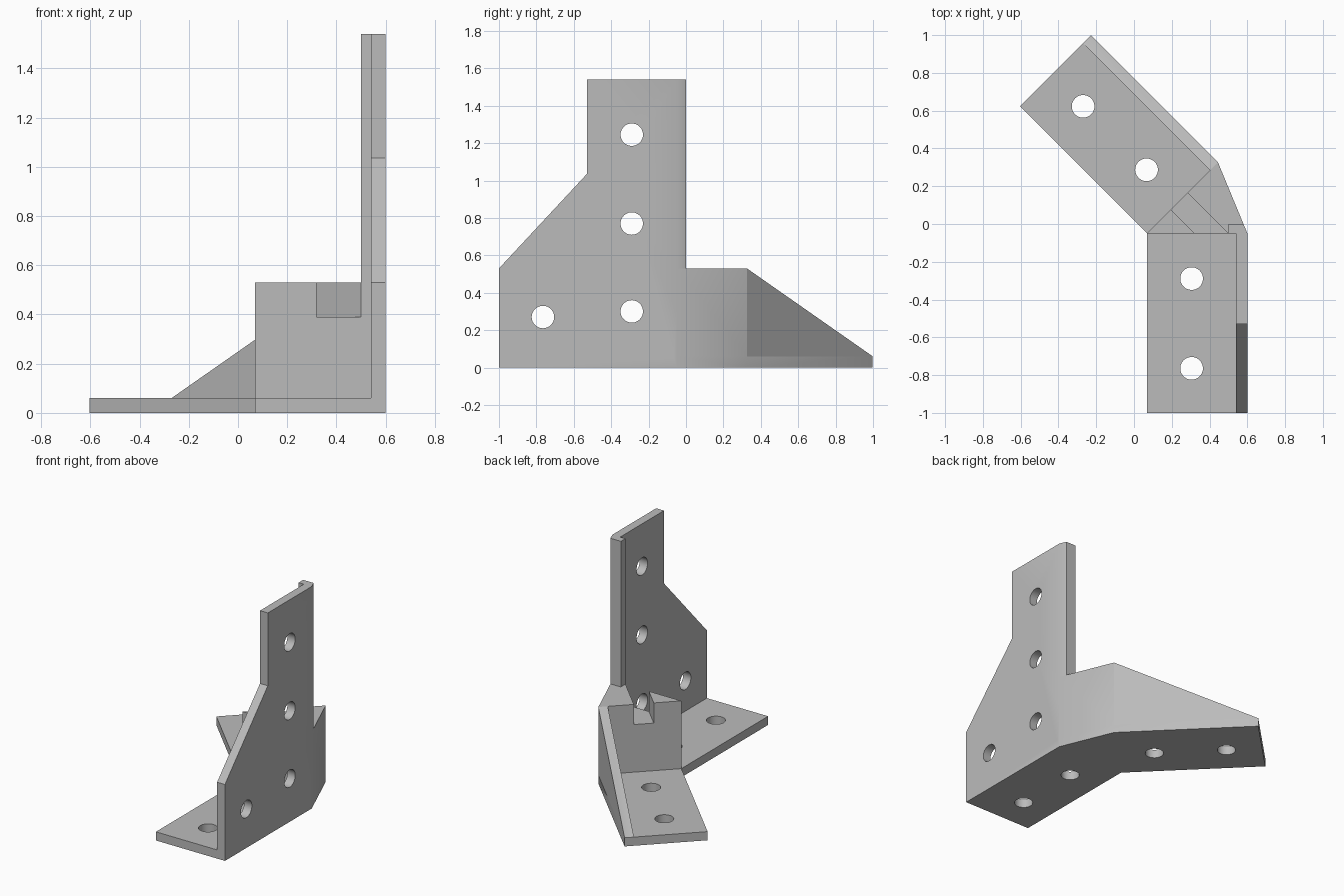
import bpy
import bmesh
from math import radians
from mathutils import Matrix, Vector

cube = bpy.data.objects.get("Cube")
if cube:
    bpy.data.objects.remove(cube, do_unlink=True)

grey = bpy.data.materials.new("plain grey")
grey.use_nodes = True
grey.diffuse_color = (0.5, 0.5, 0.5, 1)
grey.node_tree.nodes["Principled BSDF"].inputs["Base Color"].default_value = (0.5, 0.5, 0.5, 1)

# The two arms meet at a vertical hinge line; the back arm is swung by 45 degrees
PX, PY = 0.07, -0.049
WIDTH, LENGTH, THICK = 0.53, 0.951, 0.06
OUT = PX + WIDTH
STEP = 0.53
SWING = (Matrix.Translation((PX, PY, 0)) @ Matrix.Rotation(radians(45), 4, "Z")
         @ Matrix.Translation((-PX, -PY, 0)))


def prism(name, points, offset, matrix=None):
    """Closed solid made by sweeping a flat outline along an offset."""
    bm = bmesh.new()
    face = bm.faces.new([bm.verts.new(p) for p in points])
    swept = bmesh.ops.extrude_face_region(bm, geom=[face])["geom"]
    bmesh.ops.translate(bm, vec=offset, verts=[v for v in swept if isinstance(v, bmesh.types.BMVert)])
    if matrix:
        bm.transform(matrix)
    bmesh.ops.recalc_face_normals(bm, faces=bm.faces)
    return finish(name, bm)


def drill(center, axis):
    """Round cutter through a plate."""
    bm = bmesh.new()
    bmesh.ops.create_cone(bm, cap_ends=True, segments=48, radius1=0.06, radius2=0.06, depth=0.2)
    turn = Vector((0, 0, 1)).rotation_difference(Vector(axis)).to_matrix().to_4x4()
    bm.transform(Matrix.Translation(center) @ turn)
    return finish("drill", bm)


def finish(name, bm):
    mesh = bpy.data.meshes.new(name)
    bm.to_mesh(mesh)
    bm.free()
    mesh.materials.append(grey)
    obj = bpy.data.objects.new(name, mesh)
    bpy.context.collection.objects.link(obj)
    return obj


def combine(target, tool, operation):
    mod = target.modifiers.new(operation, "BOOLEAN")
    mod.operation = operation
    mod.solver = "EXACT"
    mod.object = tool
    bpy.context.view_layer.objects.active = target
    bpy.ops.object.modifier_apply(modifier=mod.name)
    bpy.data.objects.remove(tool, do_unlink=True)


def swung(x, y):
    return SWING @ Vector((x, y, 0))


# Outer corner of the back arm and the point where the post meets the slanted face
corner = swung(OUT, PY)
back_x = OUT + (corner.x - OUT) * (0 - PY) / (corner.y - PY)

# Base plate: front arm, bend and back arm in one outline
plan = [Vector((PX, PY - LENGTH, 0)), Vector((OUT, PY - LENGTH, 0)), Vector((OUT, PY, 0)),
        corner, swung(OUT, PY + LENGTH), swung(PX, PY + LENGTH), Vector((PX, PY, 0))]
bracket = prism("angle_bracket", plan, (0, 0, THICK))

# Tall side wall on the front arm
inner = OUT - THICK
wall = prism("side_wall", [(inner, -1, 0), (inner, -1, STEP), (inner, -0.53, 1.035),
                           (inner, -0.53, 1.54), (inner, PY, 1.54), (inner, PY, 0)], (THICK, 0, 0))

# Wedge block in the bend
block = prism("wedge_block", [(PX, PY, 0), (OUT, PY, 0), corner], (0, 0, STEP))

# Lip folded behind the tall wall
lip = prism("post_lip", [(0.5, PY, 0.3), (OUT, PY, 0.3), (back_x, 0, 0.3), (0.5, 0, 0.3)], (0, 0, 1.24))

# Sloping wall on the back arm
end = PY + LENGTH
slope = prism("sloping_wall", [(inner, PY, 0), (inner, PY, STEP), (inner, end, THICK), (inner, end, 0)],
              (THICK, 0, 0), SWING)

for part in (wall, block, slope):
    combine(bracket, part, "UNION")

# Diagonal slot across the top of the wedge block
slot = prism("slot", [(0.37, -0.1, 0.39), (0.55, -0.1, 0.39), (0.15, 0.3, 0.39), (-0.03, 0.3, 0.39)],
             (0, 0, 0.3))
bpy.context.view_layer.update()
combine(slot, prism("slot_limit", [(-0.2, PY - 0.001, 0.3), (0.52, PY - 0.001, 0.3), (0.52, 0.4, 0.3),
                                   (-0.2, 0.4, 0.3)], (0, 0, 0.5)), "INTERSECT")
combine(bracket, slot, "DIFFERENCE")
combine(bracket, lip, "UNION")

# Bolt holes
for y, z in ((-0.29, 0.3), (-0.29, 0.77), (-0.29, 1.245), (-0.765, 0.27)):
    combine(bracket, drill((OUT - THICK / 2, y, z), (1, 0, 0)), "DIFFERENCE")
for along in (0.24, 0.715):
    x = PX + 0.235
    combine(bracket, drill((x, PY - along, THICK / 2), (0, 0, 1)), "DIFFERENCE")
    combine(bracket, drill(swung(x, PY + along) + Vector((0, 0, THICK / 2)), (0, 0, 1)), "DIFFERENCE")

# Smooth hole walls, crisp edges
for obj in bpy.context.selected_objects:
    obj.select_set(False)
bracket.select_set(True)
bpy.context.view_layer.objects.active = bracket
bpy.ops.object.shade_smooth_by_angle(angle=radians(30))
